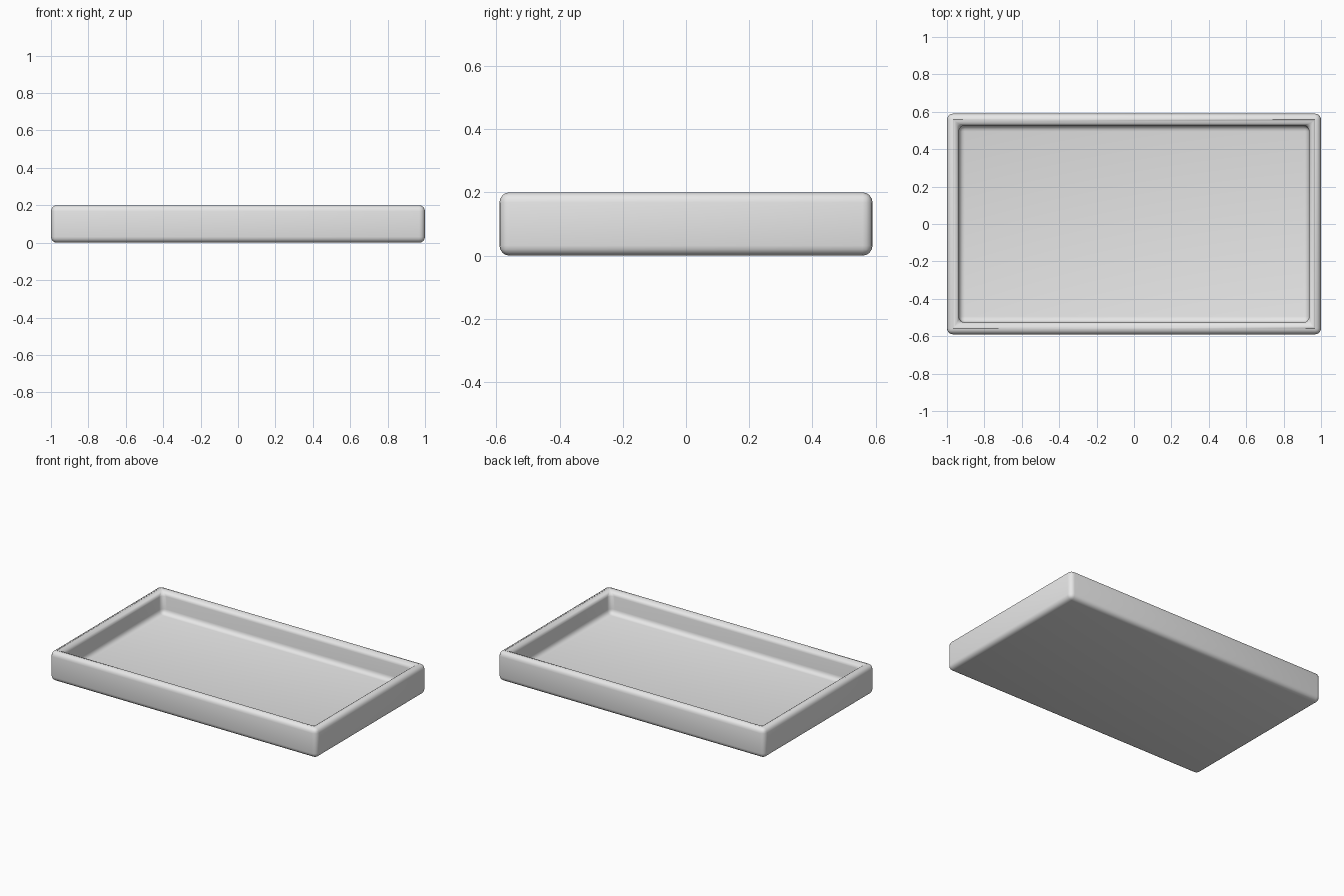
import bpy
import bmesh

cube = bpy.data.objects.get("Cube")
if cube:
    bpy.data.objects.remove(cube, do_unlink=True)

LENGTH, WIDTH, HEIGHT = 2.0, 1.18, 0.2
RIM, FLOOR, ROUND = 0.09, 0.05, 0.04

# Plain grey material
grey = bpy.data.materials.new("light grey")
grey.use_nodes = True
colour = (0.8, 0.8, 0.8, 1)
grey.diffuse_color = colour
grey.node_tree.nodes["Principled BSDF"].inputs["Base Color"].default_value = colour

# Tray body: a slab with its top inset and pushed down to the floor
bm = bmesh.new()
bmesh.ops.create_cube(bm, size=1)
for v in bm.verts:
    v.co = (v.co.x * LENGTH, v.co.y * WIDTH, (v.co.z + 0.5) * HEIGHT)
bm.normal_update()
top = max(bm.faces, key=lambda f: f.calc_center_median().z)
bmesh.ops.inset_region(bm, faces=[top], thickness=RIM)
floor = bmesh.ops.extrude_discrete_faces(bm, faces=[top])["faces"][0]
for v in floor.verts:
    v.co.z = FLOOR
bmesh.ops.recalc_face_normals(bm, faces=bm.faces)

mesh = bpy.data.meshes.new("tray")
bm.to_mesh(mesh)
bm.free()
mesh.materials.append(grey)
mesh.shade_smooth()
tray = bpy.data.objects.new("tray", mesh)
bpy.context.collection.objects.link(tray)

# Soft rounding on every outer, rim and floor edge
bevel = tray.modifiers.new("rounding", "BEVEL")
bevel.width = ROUND
bevel.segments = 4
bevel.limit_method = "ANGLE"
